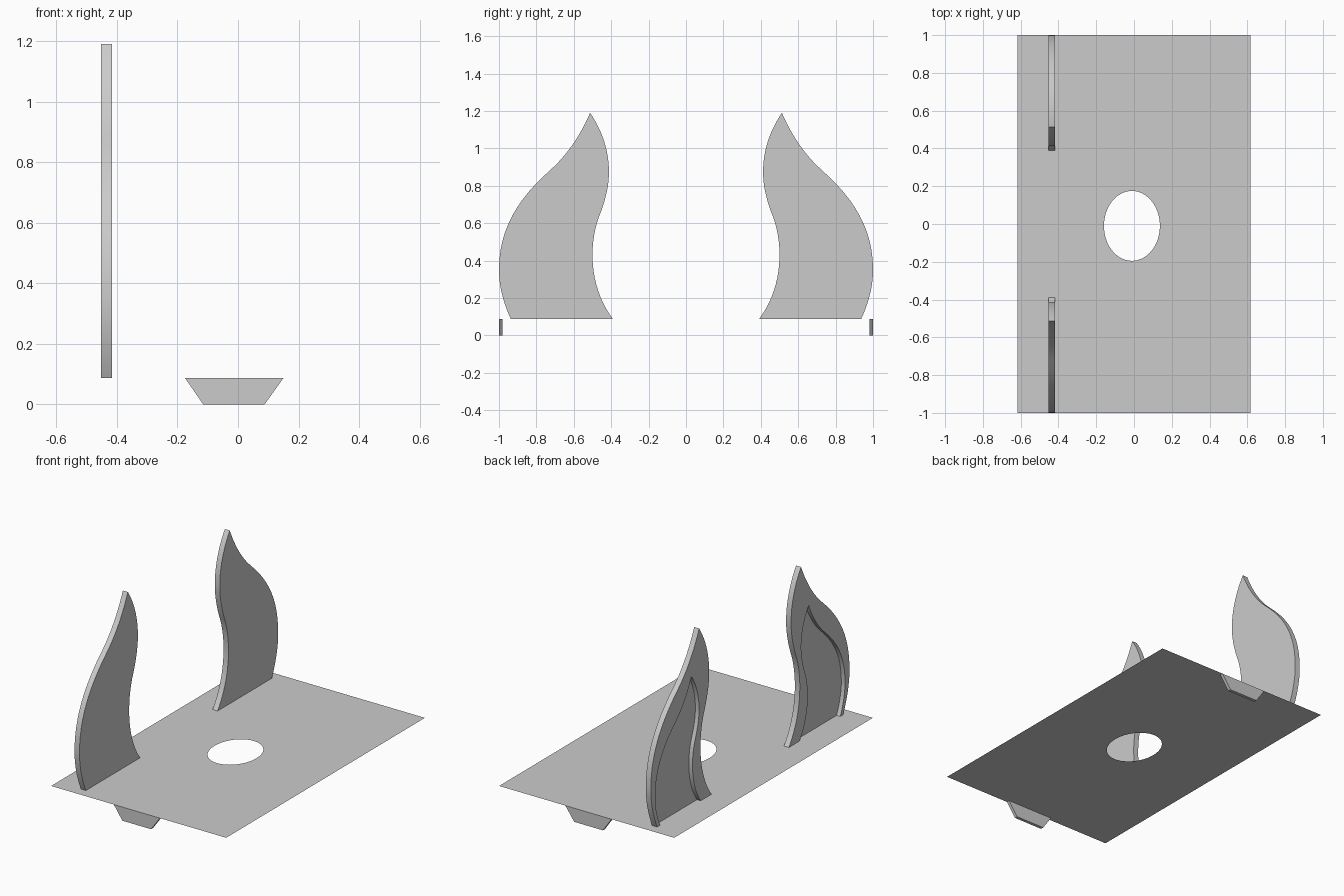
import bpy, bmesh, math
from mathutils import Vector
from mathutils.geometry import interpolate_bezier

if "Cube" in bpy.data.objects:
    bpy.data.objects.remove(bpy.data.objects["Cube"], do_unlink=True)

DECK_Z = 0.087

grey = bpy.data.materials.new("plain grey")
grey.use_nodes = True
colour = (0.6, 0.6, 0.6, 1)
grey.diffuse_color = colour
grey.node_tree.nodes["Principled BSDF"].inputs["Base Color"].default_value = colour


def finish(name, bm, recalc=True):
    if recalc:
        bmesh.ops.recalc_face_normals(bm, faces=bm.faces)
    mesh = bpy.data.meshes.new(name)
    bm.to_mesh(mesh)
    bm.free()
    mesh.materials.append(grey)
    ob = bpy.data.objects.new(name, mesh)
    bpy.context.collection.objects.link(ob)
    return ob


def loop(bm, points):
    verts = [bm.verts.new(p) for p in points]
    return [bm.edges.new((a, b)) for a, b in zip(verts, verts[1:] + verts[:1])]


# Thin deck sheet with an oval hole
bm = bmesh.new()
edges = loop(bm, [(-0.617, -1, DECK_Z), (0.617, -1, DECK_Z),
                  (0.617, 1, DECK_Z), (-0.617, 1, DECK_Z)])
turns = [math.tau * i / 64 for i in range(64)]
edges += loop(bm, [(-0.011 + 0.148 * math.cos(a), -0.01 + 0.185 * math.sin(a), DECK_Z)
                   for a in turns])
bmesh.ops.triangle_fill(bm, edges=edges, use_beauty=True, normal=(0, 0, 1))
for f in bm.faces:
    f.normal_update()
    if f.normal.z < 0:
        f.normal_flip()
finish("deck_sheet", bm, recalc=False)

# Flame outline in (y, z): outer foot, over the tip, down to the inner foot
SEGMENTS = [
    [(0.936, 0.087), (0.975, 0.17), (1.0, 0.26), (1.0, 0.35)],
    [(1.0, 0.35), (1.0, 0.57), (0.9, 0.73), (0.725, 0.885)],
    [(0.725, 0.885), (0.63, 0.97), (0.56, 1.08), (0.513, 1.19)],
    [(0.513, 1.19), (0.45, 1.10), (0.412, 0.99), (0.412, 0.875)],
    [(0.412, 0.875), (0.412, 0.80), (0.43, 0.73), (0.455, 0.66)],
    [(0.455, 0.66), (0.485, 0.59), (0.50, 0.51), (0.50, 0.43)],
    [(0.50, 0.43), (0.50, 0.30), (0.46, 0.18), (0.39, 0.087)],
]
outline = []
for seg in SEGMENTS:
    pts = interpolate_bezier(*[Vector(p) for p in seg], 13)
    outline += pts if not outline else pts[1:]


def flame(name, side):
    """Flame-shaped slab with a smaller flame recessed into its outer face."""
    bm = bmesh.new()

    def row(x, scale, shift):
        return [bm.verts.new((x, side * (p.x * scale + shift),
                              DECK_Z + (p.y - DECK_Z) * scale)) for p in outline]

    back = row(-0.417, 1, 0)
    front = row(-0.452, 1, 0)
    rim = row(-0.452, 0.75, 0.205)
    floor = row(-0.426, 0.75, 0.205)
    for a, b in ((back, front), (front, rim), (rim, floor)):
        for i in range(len(outline) - 1):
            bm.faces.new((a[i], a[i + 1], b[i + 1], b[i]))
    bm.faces.new(back)
    bm.faces.new(floor)
    # Underside, stepped around the open end of the recess
    bm.faces.new((back[0], front[0], rim[0], floor[0],
                  floor[-1], rim[-1], front[-1], back[-1]))
    ob = finish(name, bm)
    bpy.ops.object.select_all(action='DESELECT')
    ob.select_set(True)
    bpy.context.view_layer.objects.active = ob
    bpy.ops.object.shade_smooth_by_angle(angle=math.radians(30))


def foot(name, side):
    """Tapered plate hanging below the end of the deck."""
    bm = bmesh.new()
    profile = [(-0.175, DECK_Z), (0.15, DECK_Z), (0.088, 0), (-0.115, 0)]
    face = bm.faces.new([bm.verts.new((x, side, z)) for x, z in profile])
    new = bmesh.ops.extrude_face_region(bm, geom=[face])["geom"]
    bmesh.ops.translate(bm, vec=(0, -0.02 * side, 0),
                        verts=[v for v in new if isinstance(v, bmesh.types.BMVert)])
    finish(name, bm)


for label, side in (("front", -1), ("back", 1)):
    flame(label + "_flame_panel", side)
    foot(label + "_foot", side)
